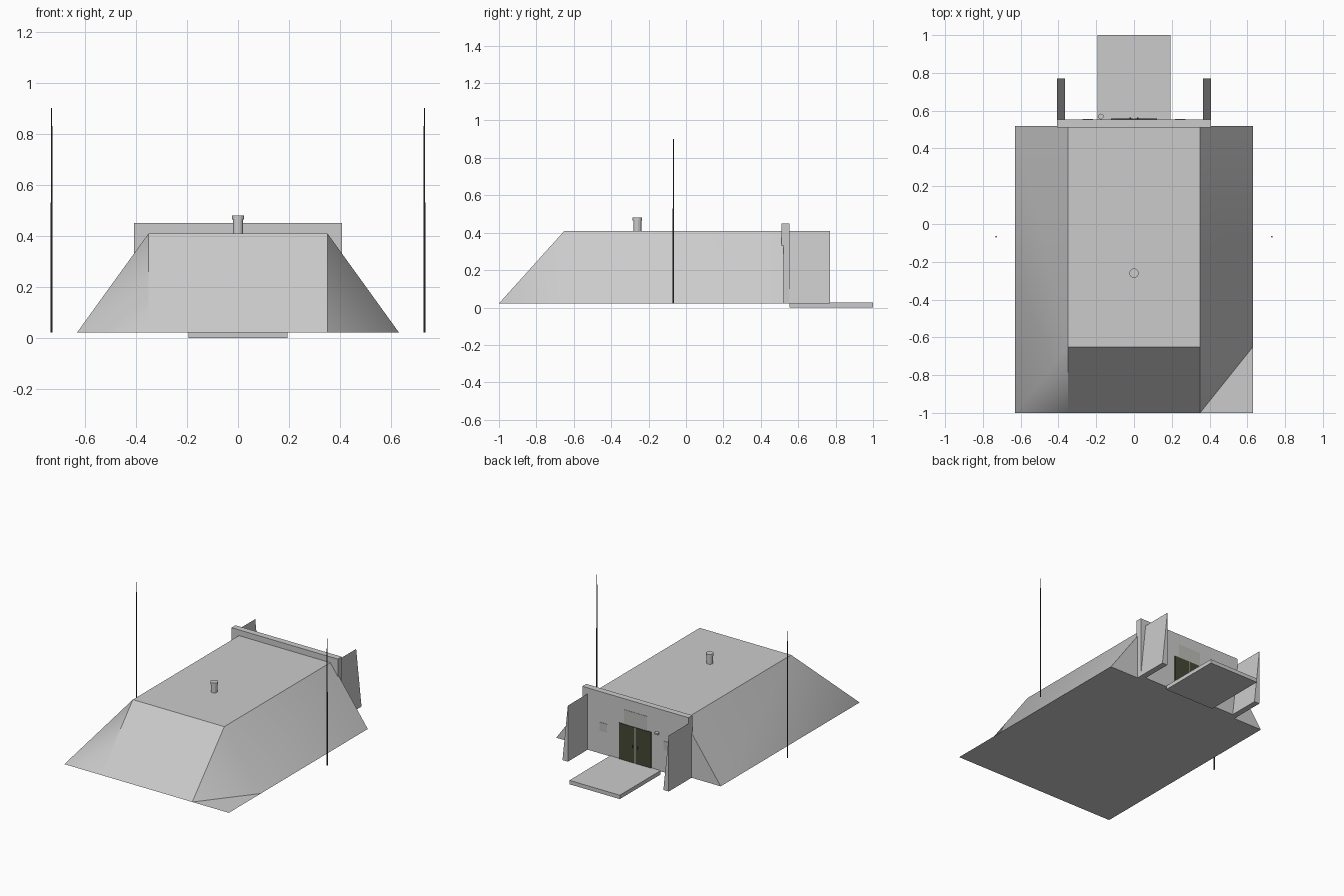
import bpy, bmesh
from mathutils import Matrix

if "Cube" in bpy.data.objects:
    bpy.data.objects.remove(bpy.data.objects["Cube"])


def mat(name, col):
    m = bpy.data.materials.new(name)
    m.diffuse_color = (*col, 1)
    m.use_nodes = True
    m.node_tree.nodes["Principled BSDF"].inputs["Base Color"].default_value = m.diffuse_color
    return m


olive = mat("olive_paint", (0.06, 0.065, 0.035))
dark = mat("dark_metal", (0.06, 0.06, 0.06))
pale = mat("pale_plate", (0.5, 0.5, 0.48))


def finish(name, bm, material=None):
    me = bpy.data.meshes.new(name)
    bm.to_mesh(me)
    bm.free()
    ob = bpy.data.objects.new(name, me)
    bpy.context.collection.objects.link(ob)
    if material:
        me.materials.append(material)
    return ob


def box(name, x0, x1, y0, y1, z0, z1, material=None):
    bm = bmesh.new()
    bmesh.ops.create_cube(bm, size=1)
    for v in bm.verts:
        v.co = (x1 if v.co.x > 0 else x0, y1 if v.co.y > 0 else y0, z1 if v.co.z > 0 else z0)
    return finish(name, bm, material)


def stack(name, x, y, parts, sides, material=None):
    """Stacked cylinders: (radius, z0, z1)."""
    bm = bmesh.new()
    for r, z0, z1 in parts:
        bmesh.ops.create_cone(bm, cap_ends=True, segments=sides, radius1=r, radius2=r,
                              depth=z1 - z0, matrix=Matrix.Translation((x, y, (z0 + z1) / 2)))
    return finish(name, bm, material)


# Earth mound: sloped sides, with a different corner fold on each side
L, H = 0.022, 0.41
BACK, FRONT, CREST = 0.52, -1.0, -0.65
bm = bmesh.new()
P = {k: bm.verts.new(c) for k, c in {
    "tl": (-.35, CREST, H), "tr": (.35, CREST, H), "br": (.35, BACK, H), "bl": (-.35, BACK, H),
    "fl": (-.35, FRONT, L), "fr": (.35, FRONT, L), "cl": (-.63, FRONT, L), "cr": (.63, FRONT, L),
    "sr": (.63, CREST, L), "gr": (.63, BACK, L), "gl": (-.63, BACK, L)}.items()}
for keys in ("tl tr br bl", "fl fr tr tl", "cl fl tl", "gl cl tl bl", "fr sr tr",
             "sr gr br tr", "gr gl bl br", "gl gr sr fr fl cl", "fr cr sr"):
    bm.faces.new([P[k] for k in keys.split()]).smooth = True
soft = ({P["cl"], P["tl"]}, {P["sr"], P["tr"]})
for e in bm.edges:
    e.smooth = set(e.verts) in soft
finish("earth_mound", bm)

# Concrete entrance
box("head_wall", -.407, .407, .51, .553, L, .45)
box("entrance_apron", -.193, .193, .553, 1.0, 0, .027)

# Wing walls: wedges with one upright face
for side, x in (("right", .366), ("left", -.407)):
    bm = bmesh.new()
    tri = bm.faces.new([bm.verts.new(c) for c in
                        ((x, .553, L), (x + .041, .553, L), (x, .553, H))])
    ext = bmesh.ops.extrude_face_region(bm, geom=[tri])
    bmesh.ops.translate(bm, vec=(0, .217, 0),
                        verts=[g for g in ext["geom"] if isinstance(g, bmesh.types.BMVert)])
    bmesh.ops.recalc_face_normals(bm, faces=bm.faces)
    finish(side + "_wing_wall", bm)

# Doors, seam, handles and wall plates
for side, s in (("right", 1), ("left", -1)):
    xs = sorted((s * .003, s * .122))
    box(side + "_door", *xs, .55, .559, .027, .275, olive)
    hx = s * .02
    box(side + "_door_handle", hx - .004, hx + .004, .558, .563, .13, .15, dark)
    box(side + "_wall_vent", s * .245 - .028, s * .245 + .028, .55, .555, .178, .238, pale)
box("door_seam", -.003, .003, .55, .557, .027, .275, pale)
box("door_lintel_plate", -.088, .088, .55, .555, .275, .375, pale)

# Wall lamp
stack("wall_lamp", -.175, .57, [(.014, .28, .292)], 12)
box("lamp_bracket", -.179, -.171, .55, .57, .284, .29)

# Roof ventilator
stack("roof_ventilator", 0, -.26, [(.021, H, .466), (.025, .464, .48)], 14)

# Lightning masts
for side, x in (("right", .73), ("left", -.73)):
    stack(side + "_lightning_mast", x, -.067,
          [(.004, L, .53), (.003, .53, .83), (.0018, .83, .9)], 8, dark)
